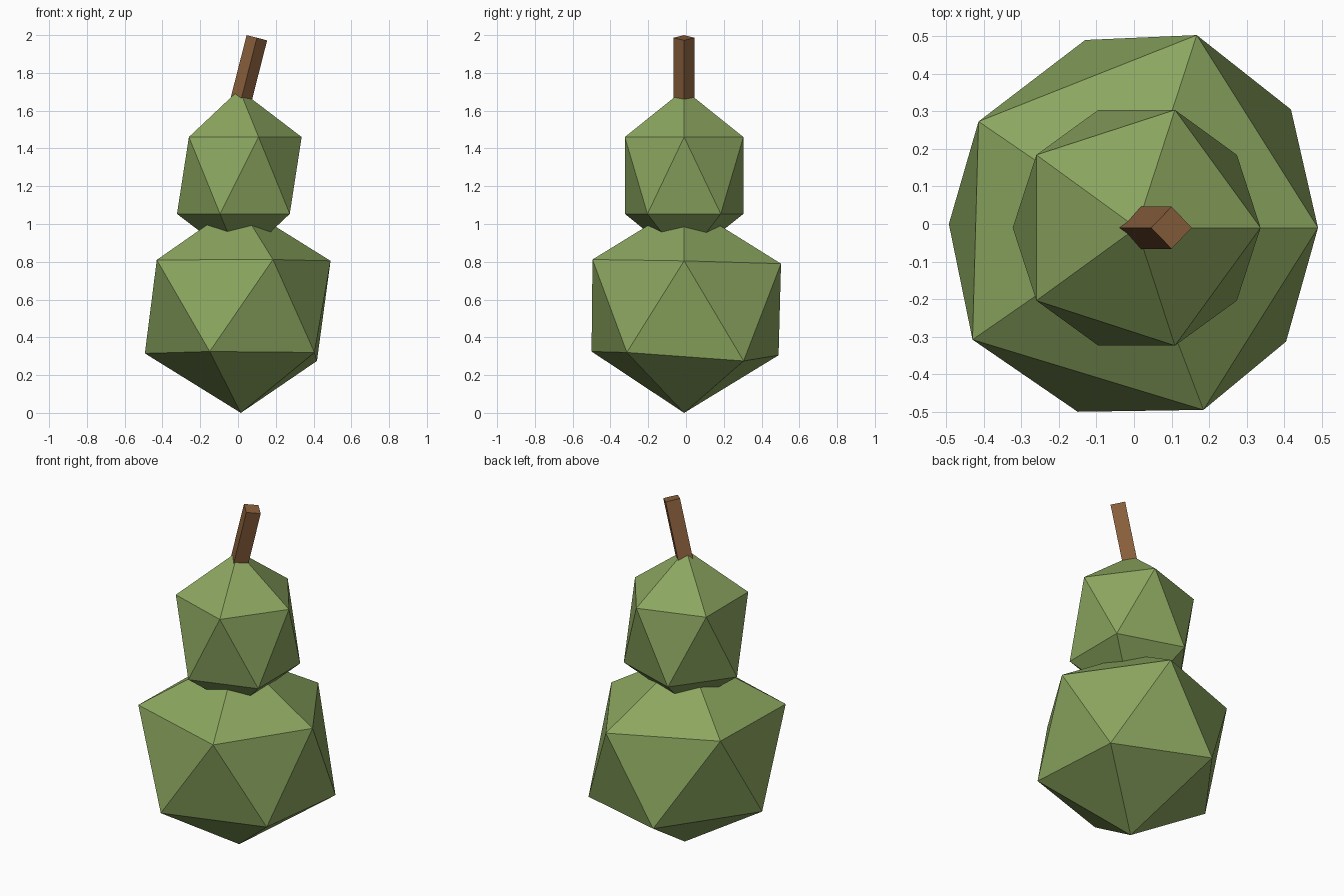
import bpy, bmesh, math

if "Cube" in bpy.data.objects:
    bpy.data.objects.remove(bpy.data.objects["Cube"])


def material(name, color):
    m = bpy.data.materials.new(name)
    m.diffuse_color = (*color, 1)
    m.use_nodes = True
    m.node_tree.nodes["Principled BSDF"].inputs["Base Color"].default_value = m.diffuse_color
    return m


green = material("green_skin", (0.26, 0.38, 0.115))
brown = material("brown_stem", (0.25, 0.115, 0.045))

# Lower body: a slightly lumpy icosahedron (two rings of five plus poles)
lower_ring = [(-.493, 0, .315), (-.15, -.5, .325), (.405, -.313, .32),
              (.418, .305, .275), (-.13, .49, .305)]
upper_ring = [(.49, -.01, .805), (.167, .503, .79), (-.414, .273, .81),
              (-.43, -.308, .81), (.185, -.495, .812)]
poles = [(.015, -.01, 0), (0, -.01, 1.11)]
bm = bmesh.new()
for p in lower_ring + upper_ring + poles:
    bm.verts.new(p)
bmesh.ops.convex_hull(bm, input=bm.verts[:])
bmesh.ops.recalc_face_normals(bm, faces=bm.faces[:])
mesh = bpy.data.meshes.new("lower_body")
bm.to_mesh(mesh)
bm.free()
body = bpy.data.objects.new("lower_body", mesh)
bpy.context.collection.objects.link(body)
mesh.materials.append(green)

# Upper body: regular icosahedron stretched upwards
bpy.ops.mesh.primitive_ico_sphere_add(subdivisions=1, radius=1,
                                      location=(.007, -.01, 1.257))
top = bpy.context.object
top.name = "upper_body"
top.scale = (.369, .369, .455)
top.data.materials.append(green)

# Stem: four-sided prism leaning to the right
tilt, length = math.radians(14.3), 0.35
bpy.ops.mesh.primitive_cylinder_add(
    vertices=4, radius=.056, depth=length, rotation=(0, tilt, 0),
    location=(.1 - math.sin(tilt) * length / 2, -.01,
              1.986 - math.cos(tilt) * length / 2))
stem = bpy.context.object
stem.name = "stem"
stem.data.materials.append(brown)
